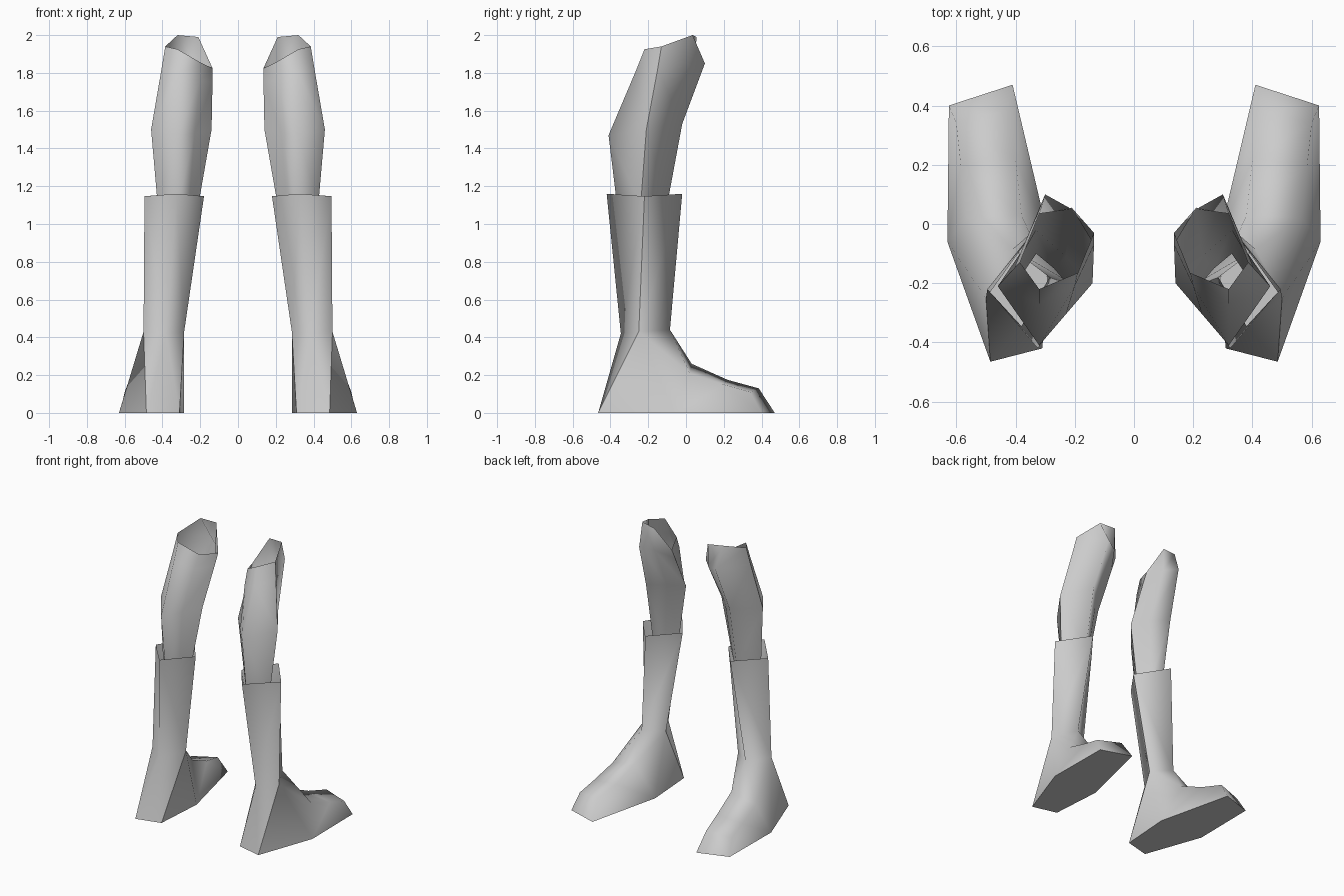
import bpy
import bmesh

# Remove the default cube only
cube = bpy.data.objects.get("Cube")
if cube:
    bpy.data.objects.remove(cube, do_unlink=True)

# One plain grey for every part
grey = bpy.data.materials.new("plain_grey")
grey.use_nodes = True
COLOUR = (0.6, 0.6, 0.6, 1.0)
grey.diffuse_color = COLOUR
grey.node_tree.nodes["Principled BSDF"].inputs["Base Color"].default_value = COLOUR


def build_pair(name, points, faces, creases):
    """Build the left part from named points and mirror it to the right."""
    bm = bmesh.new()
    verts = {key: bm.verts.new(co) for key, co in points.items()}
    for face in faces:
        bm.faces.new([verts[key] for key in face]).smooth = True
    for start, end in creases:
        edge = bm.edges.get((verts[start], verts[end]))
        if edge:
            edge.smooth = False
    bmesh.ops.recalc_face_normals(bm, faces=bm.faces)
    mesh = bpy.data.meshes.new(name)
    bm.to_mesh(mesh)
    bm.free()
    mesh.materials.append(grey)
    obj = bpy.data.objects.new(name, mesh)
    bpy.context.scene.collection.objects.link(obj)
    mirror = obj.modifiers.new("mirror_sides", "MIRROR")
    mirror.use_axis = (True, False, False)
    mirror.use_mirror_merge = False
    return obj


def tube_faces(lower, upper, columns):
    """Quads joining two named rings that share the same columns."""
    following = columns[1:] + columns[:1]
    return [((lower, a), (lower, b), (upper, b), (upper, a))
            for a, b in zip(columns, following)]


def name_ring(ring, columns, coordinates):
    return {(ring, column): co for column, co in zip(columns, coordinates)}


# Thighs: open leaning tubes with a slanted rim
columns = ["outer", "back", "back_inner", "inner", "front_inner", "front"]
thigh = {}
thigh |= name_ring("hem", columns, [
    (.425, -.24, 1.1), (.32, -.365, 1.1), (.26, -.29, 1.1),
    (.21, -.22, 1.1), (.27, -.15, 1.1), (.33, -.1, 1.1)])
thigh |= name_ring("knee", columns, [
    (.46, -.21, 1.5), (.32, -.41, 1.47), (.23, -.305, 1.48),
    (.14, -.2, 1.5), (.23, -.11, 1.52), (.33, -.02, 1.53)])
thigh |= name_ring("upper", columns, [
    (.405, -.15, 1.82), (.32, -.27, 1.8), (.2, -.21, 1.76),
    (.135, -.07, 1.75), (.21, .05, 1.83), (.3, .1, 1.85)])
thigh |= name_ring("rim", columns, [
    (.385, -.13, 1.94), (.32, -.22, 1.925), (.19, -.165, 1.85),
    (.135, -.03, 1.825), (.21, .055, 1.99), (.32, .035, 2)])

thigh_faces, thigh_creases = [], []
rings = ["hem", "knee", "upper", "rim"]
for lower, upper in zip(rings, rings[1:]):
    thigh_faces += tube_faces(lower, upper, columns)
    thigh_creases += [((lower, side), (upper, side)) for side in ("outer", "inner")]
build_pair("thighs", thigh, thigh_faces, thigh_creases)

# Boots: open four-sided shaft running into the foot
corners = ["outer", "back", "inner", "front"]
boot = {}
boot |= name_ring("cuff", corners, [
    (.495, -.22, 1.147), (.325, -.42, 1.16), (.18, -.22, 1.147), (.335, -.02, 1.16)])
boot |= name_ring("ankle", corners, [
    (.5, -.25, .43), (.38, -.345, .42), (.285, -.18, .43), (.41, -.085, .44)])
boot_faces = tube_faces("cuff", "ankle", corners)
boot_creases = [(("cuff", side), ("ankle", side)) for side in ("outer", "inner")]

# Foot: sole outline and the two ridges along its top
boot |= {
    "heel_outer": (.485, -.465, 0), "heel_inner": (.31, -.42, 0),
    "ball_outer": (.63, -.06, 0), "ball_inner": (.285, -.06, 0),
    "toe_outer": (.625, .4, 0), "toe_inner": (.41, .47, 0),
    "instep_outer": (.565, .02, .21), "instep_inner": (.38, .03, .26),
    "arch_outer": (.585, .2, .15), "arch_inner": (.4, .22, .175),
    "tip_outer": (.6, .34, .11), "tip_inner": (.43, .385, .13),
}
outer, back, inner, front = [("ankle", corner) for corner in corners]
sole = ["heel_outer", "heel_inner", "ball_inner", "toe_inner", "toe_outer", "ball_outer"]
boot_faces += [
    sole,
    # heel
    (back, outer, "heel_outer"),
    (back, "heel_outer", "heel_inner"),
    (back, "heel_inner", inner),
    # outer side
    (outer, "ball_outer", "heel_outer"),
    (outer, "instep_outer", "ball_outer"),
    ("instep_outer", "arch_outer", "ball_outer"),
    ("arch_outer", "toe_outer", "ball_outer"),
    ("arch_outer", "tip_outer", "toe_outer"),
    # inner side
    (inner, "heel_inner", "ball_inner"),
    (inner, "ball_inner", "instep_inner"),
    ("instep_inner", "ball_inner", "arch_inner"),
    ("arch_inner", "ball_inner", "toe_inner"),
    ("arch_inner", "toe_inner", "tip_inner"),
    # top and toe
    (front, "instep_outer", outer),
    (front, inner, "instep_inner"),
    (front, "instep_inner", "instep_outer"),
    ("instep_inner", "arch_inner", "arch_outer", "instep_outer"),
    ("arch_inner", "tip_inner", "tip_outer", "arch_outer"),
    ("tip_inner", "toe_inner", "toe_outer", "tip_outer"),
]
boot_creases += list(zip(sole, sole[1:] + sole[:1]))
boot_creases += [(outer, "heel_outer"), (inner, "heel_inner")]
build_pair("boots", boot, boot_faces, boot_creases)
